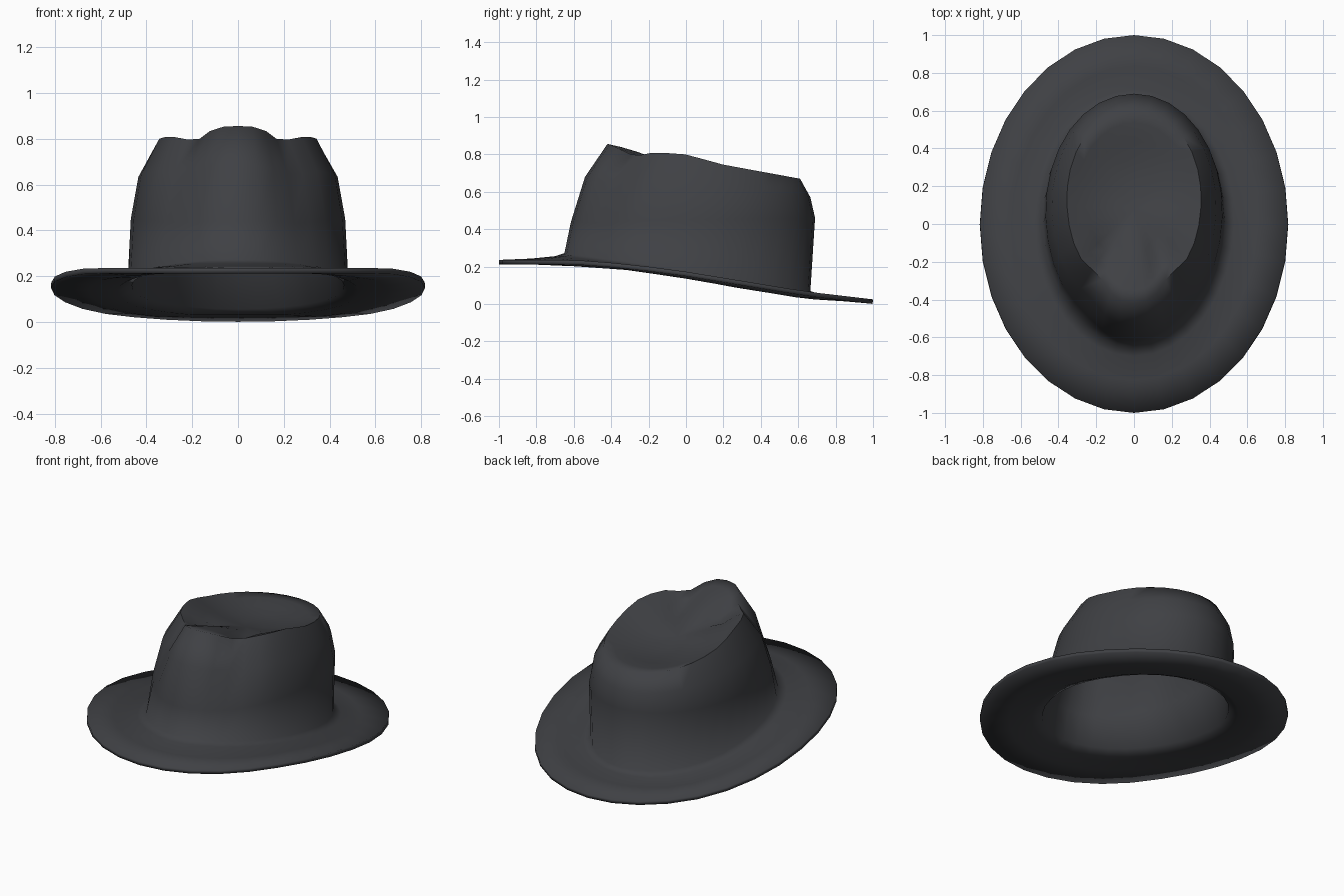
import bpy, bmesh, math

if "Cube" in bpy.data.objects:
    bpy.data.objects.remove(bpy.data.objects["Cube"])

N = 32


def interp(table, v):
    """Piecewise linear lookup in a list of (position, value)."""
    if v <= table[0][0]:
        return table[0][1]
    for (a, p), (b, q) in zip(table, table[1:]):
        if v <= b:
            return p + (q - p) * (v - a) / (b - a)
    return table[-1][1]


# Height curves, given along y (front is negative)
brim_edge = [(-1, .236), (-.6, .236), (-.3, .213), (0, .173), (.3, .124), (.65, .066), (1, .025)]
brim_mid = [(-.83, .243), (-.3, .205), (0, .16), (.3, .108), (.65, .05), (.83, .043)]
crown_base = [(-.65, .262), (-.3, .215), (0, .168), (.3, .112), (.66, .06)]
crown_mid = [(-.62, .44), (.69, .46)]
shoulder = [(-.54, .68), (0, .64), (.67, .57)]
rim = [(-.42, .856), (-.2, .815), (0, .80), (.2, .745), (.61, .67)]
crease = [(-.42, .856), (-.25, .80), (-.05, .725), (.15, .665), (.35, .63), (.5, .635), (.61, .67)]

# Rings from brim edge to crown rim: y front, y back, half width, heights, egg shape, pinch
rings = [
    (-1.0, 1.0, .815, brim_edge, 0, 0),
    (-.83, .83, .65, brim_mid, 0, 0),
    (-.70, .71, .53, [(y, z - .006) for y, z in crown_base], .02, 0),
    (-.65, .665, .482, [(y, z + .01) for y, z in crown_base], .03, 0),
    (-.615, .69, .468, crown_mid, .04, .03),
    (-.54, .665, .435, shoulder, .05, .07),
    (-.42, .61, .355, rim, .07, .10),
]


def ring_point(ring, i):
    front, back, width, heights, egg, pinch = ring
    t = 2 * math.pi * i / N
    c, h = (front + back) / 2, (back - front) / 2
    near = min(t, 2 * math.pi - t)
    g = math.exp(-((near - .65) / .25) ** 2)      # finger pinch at the front sides
    k = 1 - pinch * g
    x = width * math.sin(t) * (1 - egg * math.cos(t)) * k
    y = c - h * math.cos(t) * k
    return x, y, interp(heights, y) - .35 * pinch * g


bm = bmesh.new()
loops = [[bm.verts.new(ring_point(r, i)) for i in range(N)] for r in rings]

# Sunken top: rim shrinks towards the centre and drops into the crease
cy = .08
for s in (.86, .68, .48, .25):
    loop = []
    for i in range(N):
        rx, ry, rz = ring_point(rings[-1], i)
        x, y = rx * s, cy + (ry - cy) * s
        low = interp(crease, y)
        high = interp(rim, y) + (rz - interp(rim, ry))
        dent = .045 * math.exp(-((abs(x) - .14) / .06) ** 2 - ((y + .14) / .13) ** 2)
        loop.append(bm.verts.new((x, y, low + (high - low) * s ** 2 - dent)))
    loops.append(loop)

for a, b in zip(loops, loops[1:]):
    for i in range(N):
        j = (i + 1) % N
        bm.faces.new((a[i], a[j], b[j], b[i]))
centre = bm.verts.new((0, cy, interp(crease, cy)))
for i in range(N):
    bm.faces.new((loops[-1][i], loops[-1][(i + 1) % N], centre))

mesh = bpy.data.meshes.new("felt_hat")
bm.to_mesh(mesh)
bm.free()
hat = bpy.data.objects.new("felt_hat", mesh)
bpy.context.collection.objects.link(hat)

# Felt thickness, inward from the outer surface
solid = hat.modifiers.new("thickness", "SOLIDIFY")
solid.thickness = .024
solid.offset = -1

felt = bpy.data.materials.new("dark_felt")
felt.diffuse_color = (.05, .052, .058, 1)
felt.use_nodes = True
felt.node_tree.nodes["Principled BSDF"].inputs["Base Color"].default_value = felt.diffuse_color
mesh.materials.append(felt)

bpy.context.view_layer.objects.active = hat
hat.select_set(True)
bpy.ops.object.shade_smooth_by_angle(angle=math.radians(75))
